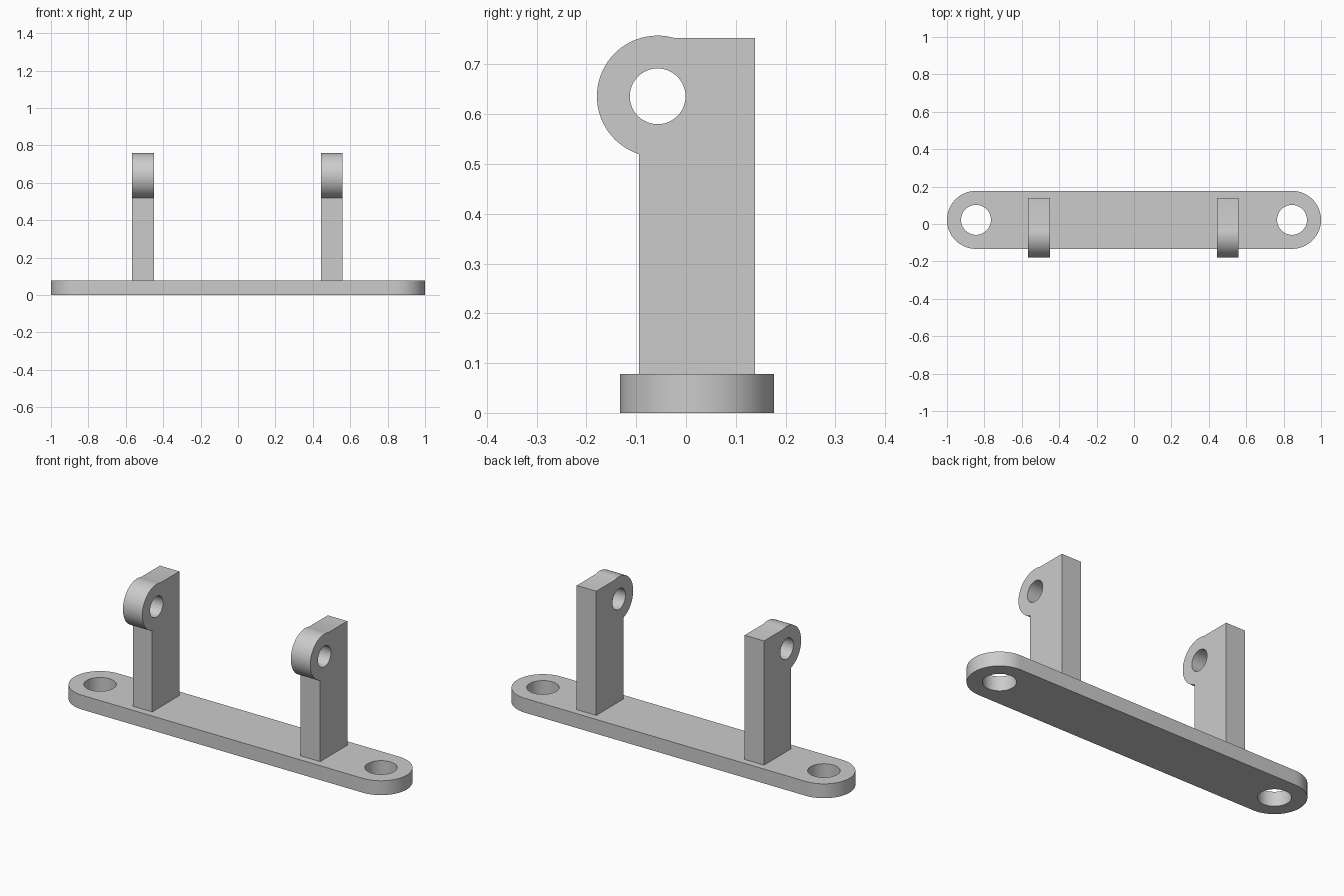
import bpy, bmesh
from math import cos, sin, acos, asin, pi
from mathutils import Matrix, Vector

cube = bpy.data.objects.get("Cube")
if cube:
    bpy.data.objects.remove(cube, do_unlink=True)

grey = bpy.data.materials.new("plain_grey")
grey.use_nodes = True
GREY = (0.6, 0.6, 0.6, 1)
grey.diffuse_color = GREY
grey.node_tree.nodes["Principled BSDF"].inputs["Base Color"].default_value = GREY


def arc(cx, cy, r, start, end, steps):
    return [(cx + r * cos(start + (end - start) * i / steps),
             cy + r * sin(start + (end - start) * i / steps)) for i in range(steps + 1)]


def circle(cx, cy, r, steps=48):
    return arc(cx, cy, r, 0, 2 * pi, steps)[:-1]


def plate(name, loops, thickness, matrix):
    """Fill an outline with holes, thicken it and place it."""
    bm = bmesh.new()
    edges = []
    for loop in loops:
        verts = [bm.verts.new((x, y, 0)) for x, y in loop]
        edges += [bm.edges.new((a, b)) for a, b in zip(verts, verts[1:] + verts[:1])]
    bmesh.ops.triangle_fill(bm, edges=edges, use_beauty=True, normal=Vector((0, 0, 1)))
    ext = bmesh.ops.extrude_face_region(bm, geom=bm.faces[:], use_keep_orig=True)
    top = [v for v in ext["geom"] if isinstance(v, bmesh.types.BMVert)]
    bmesh.ops.translate(bm, verts=top, vec=(0, 0, thickness))
    bmesh.ops.recalc_face_normals(bm, faces=bm.faces[:])
    # Merge the flat triangles into clean caps
    bmesh.ops.dissolve_limit(bm, angle_limit=0.01, verts=bm.verts[:], edges=bm.edges[:])
    bm.transform(matrix)
    mesh = bpy.data.meshes.new(name)
    bm.to_mesh(mesh)
    bm.free()
    mesh.materials.append(grey)
    obj = bpy.data.objects.new(name, mesh)
    bpy.context.collection.objects.link(obj)
    bpy.ops.object.select_all(action="DESELECT")
    obj.select_set(True)
    bpy.context.view_layer.objects.active = obj
    bpy.ops.object.shade_smooth_by_angle(angle=pi / 6)
    return obj


# Base: rounded bar with a bolt hole at each end
BASE_R, BASE_Y, BASE_H = 0.155, 0.022, 0.078
END = 1 - BASE_R
outline = (arc(END, BASE_Y, BASE_R, -pi / 2, pi / 2, 32)
           + arc(-END, BASE_Y, BASE_R, pi / 2, 3 * pi / 2, 32))
holes = [circle(s * END, BASE_Y, 0.08) for s in (-1, 1)]
plate("base_bar", [outline] + holes, BASE_H, Matrix())

# Posts: upright slabs with a rounded, drilled lug at the front of the top
FRONT, BACK, TOP = -0.094, 0.139, 0.753
LUG_Y, LUG_Z, LUG_R = -0.057, 0.636, 0.122
start = asin((TOP - LUG_Z) / LUG_R)
end = 2 * pi - acos((FRONT - LUG_Y) / LUG_R)
profile = ([(FRONT, BASE_H), (BACK, BASE_H), (BACK, TOP)]
           + arc(LUG_Y, LUG_Z, LUG_R, start, end, 40))
lug_hole = circle(LUG_Y, LUG_Z, 0.056)
# Profile axes (y, z, x) so that thickness runs along x
upright = Matrix(((0, 0, 1, 0), (1, 0, 0, 0), (0, 1, 0, 0), (0, 0, 0, 1)))
for name, x in (("right_post", -0.567), ("left_post", 0.443)):
    plate(name, [profile, lug_hole], 0.117, Matrix.Translation((x, 0, 0)) @ upright)
